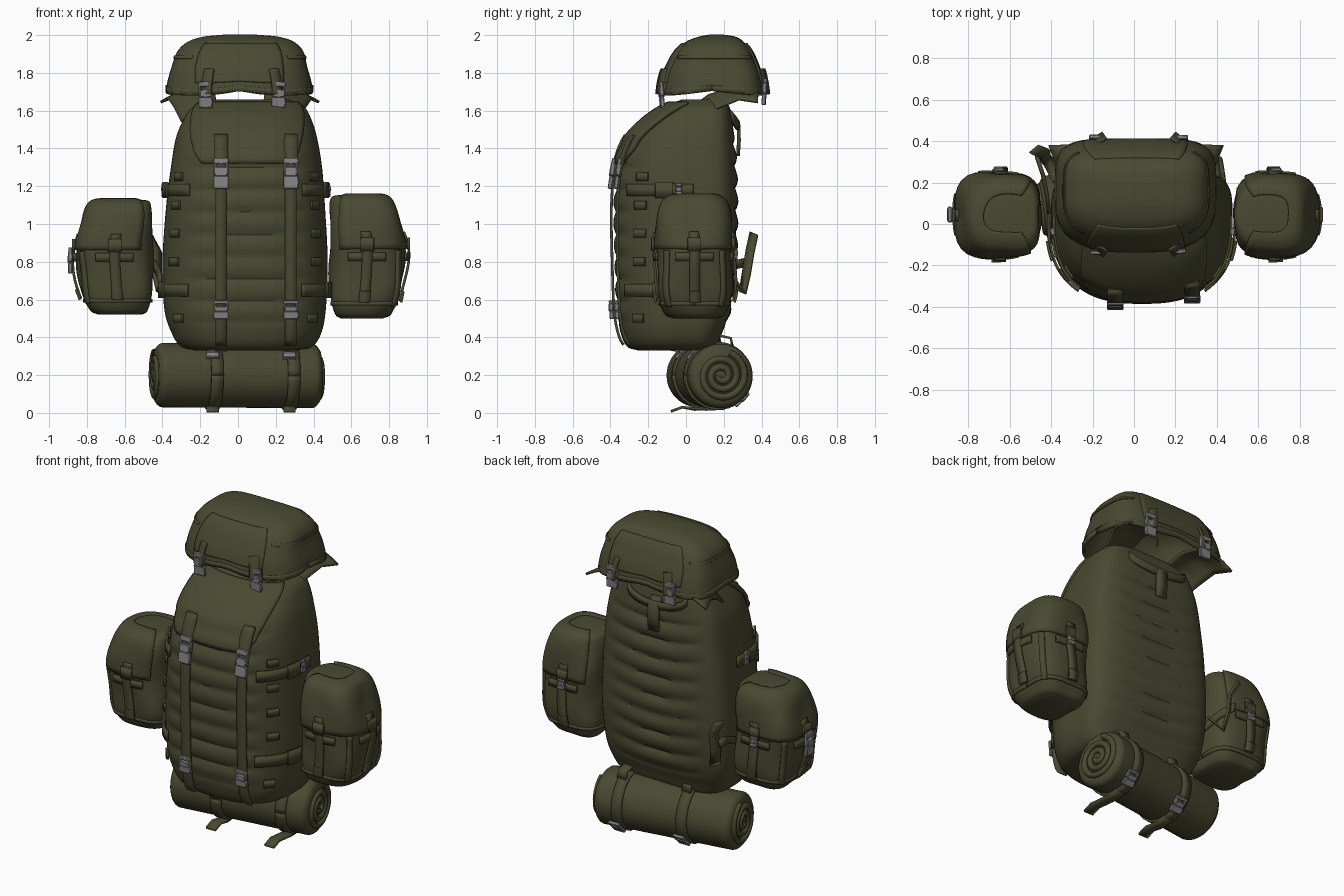
import bpy, bmesh, math
from math import sin, cos, pi, radians
from mathutils import Vector, Matrix

cube = bpy.data.objects.get("Cube")
if cube:
    bpy.data.objects.remove(cube)


def material(name, rgb):
    m = bpy.data.materials.new(name)
    m.use_nodes = True
    m.diffuse_color = (*rgb, 1)
    m.node_tree.nodes["Principled BSDF"].inputs["Base Color"].default_value = (*rgb, 1)
    return m


OLIVE = material("olive canvas", (0.066, 0.068, 0.031))
GREY = material("grey buckle", (0.22, 0.22, 0.225))


def finish(name, bm, mat, thick=0.0, bevel=0.0):
    bmesh.ops.recalc_face_normals(bm, faces=bm.faces)
    me = bpy.data.meshes.new(name)
    bm.to_mesh(me)
    bm.free()
    me.materials.append(mat)
    me.polygons.foreach_set("use_smooth", [True] * len(me.polygons))
    me.set_sharp_from_angle(angle=radians(40))
    ob = bpy.data.objects.new(name, me)
    bpy.context.collection.objects.link(ob)
    if thick:
        mod = ob.modifiers.new("thickness", "SOLIDIFY")
        mod.thickness, mod.offset = thick, 0
    if bevel:
        ob.modifiers.new("bevel", "BEVEL").width = bevel
    return ob


def grid(name, nu, nv, fn, wrap=False, caps="", thick=0.0):
    """Sheet or tube from a point function of u, v in 0..1."""
    bm = bmesh.new()
    cols = nu if wrap else nu + 1
    rows = [[bm.verts.new(fn(i / nu, j / nv)) for i in range(cols)] for j in range(nv + 1)]
    for a, b in zip(rows, rows[1:]):
        for i in range(nu):
            k = (i + 1) % cols
            bm.faces.new((a[i], a[k], b[k], b[i]))
    if "b" in caps:
        bm.faces.new(rows[0])
    if "t" in caps:
        bm.faces.new(rows[-1])
    return finish(name, bm, OLIVE, thick)


def ribbon(name, pts, side, width, thick=0.014):
    pts, side = [Vector(p) for p in pts], Vector(side).normalized()
    return grid(name, 1, len(pts) - 1,
                lambda u, v: pts[round(v * (len(pts) - 1))] + side * width * (u - 0.5), thick=thick)


def buckle(name, loc, a=-90, w=0.075, h=0.12, tilt=0):
    """Side-release clip facing outward at angle a."""
    bm = bmesh.new()
    for sx, sy, sz, x, z in ((1, .022, .42, 0, -.29), (.8, .028, .3, 0, .05), (1, .02, .2, 0, .4),
                             (.16, .024, .4, -.4, .15), (.16, .024, .4, .4, .15)):
        bmesh.ops.create_cube(bm, size=1, matrix=Matrix.Translation((x * w, 0, z * h))
                              @ Matrix.Diagonal((sx * w, sy, sz * h, 1)))
    bm.transform(Matrix.Translation(loc) @ Matrix.Rotation(radians(a + 90), 4, "Z")
                 @ Matrix.Rotation(radians(tilt), 4, "X"))
    return finish(name, bm, GREY, bevel=0.004)


class Form:
    """Soft bag form from rows of z, x0, x1, y0, y1 with squared-off ovals."""

    def __init__(self, rows, nf, nb, ribs=None, mid=0.5, hem=0):
        self.rows, self.nf, self.nb = [Vector(r) for r in rows], nf, nb
        self.ribs, self.mid, self.hem = ribs, mid, hem

    def row(self, v):
        r, last = self.rows, len(self.rows) - 1
        i = min(int(v * last), last - 1)
        t = v * last - i
        p, q = r[i], r[i + 1]
        m0 = (q - r[i - 1]) / 2 if i else q - p
        m1 = (r[i + 2] - p) / 2 if i + 2 <= last else q - p
        return (p * (2*t**3 - 3*t*t + 1) + m0 * (t**3 - 2*t*t + t)
                + q * (3*t*t - 2*t**3) + m1 * (t**3 - t*t))

    def find(self, z):
        lo, hi = 0, 1
        for _ in range(24):
            m = (lo + hi) / 2
            lo, hi = (m, hi) if self.row(m)[0] < z else (lo, m)
        return lo

    def at(self, a, v, off=0):
        z, x0, x1, y0, y1 = self.row(v)
        xc, hx, yc = (x0 + x1) / 2, (x1 - x0) / 2, y0 + self.mid * (y1 - y0)
        c, s = cos(a), sin(a)
        hy, n = (y1 - yc, self.nb) if s > 0 else (yc - y0, self.nf)
        r = (abs(c / hx)**n + abs(s / hy)**n)**(-1 / n)
        if self.ribs:
            r += self.ribs(r * c, s, z)
        z -= self.hem * abs(sin(2 * a)) * max(0, 1 - 4 * v)
        return Vector((xc + (r + off) * c, yc + (r + off) * s, z))

    def build(self, name, nu=80, nv=60, **kw):
        return grid(name, nu, nv, lambda u, v: self.at(2 * pi * u, v), wrap=True, **kw)

    def patch(self, name, mid, half, z0, z1, off, thick=0.02):
        """Raised panel; half gives its half-angle from bottom to top."""
        v0, v1 = self.find(z0), self.find(z1)
        return grid(name, 30, 24, lambda u, v: self.at(
            radians(mid + half(v) * (2 * u - 1)), v0 + v * (v1 - v0), off), thick=thick)

    def strap(self, name, a, z0, z1, width, off=0.012):
        a, v0, v1 = radians(a), self.find(z0), self.find(z1)
        pts = [self.at(a, v0 + (v1 - v0) * k / 20, off) for k in range(21)]
        return ribbon(name, pts, (-sin(a), cos(a), 0), width)

    def belt(self, name, a0, a1, z, width, off=0.012):
        v = self.find(z)
        pts = [self.at(radians(a0 + (a1 - a0) * k / 30), v, off) for k in range(31)]
        return ribbon(name, pts, (0, 0, 1), width)

    def clip(self, name, a, z, off=0.025, **kw):
        return buckle(name, self.at(radians(a), self.find(z), off), a, **kw)


# Main bag with padded ribs across the front and sagging ribs across the back
def quilt(dx, s, z):
    edge = min(1, max(0, (0.34 - abs(dx)) / 0.08)) * min(1, max(0, (z - 0.45) / 0.08))
    amp = (0.024 if s > 0 else 0.016) * edge * min(1, max(0, (1.5 - z) / 0.1))
    if s > 0:
        z -= 0.4 * dx * dx
    return amp * abs(s) * (abs(sin(pi * z / 0.118))**0.8 - 0.7)


body = Form(((.33, -.22, .30, -.25, .10), (.35, -.30, .39, -.31, .16), (.42, -.35, .44, -.345, .19),
             (.55, -.39, .465, -.365, .235), (.8, -.40, .475, -.375, .265), (1.1, -.38, .46, -.38, .27),
             (1.3, -.355, .445, -.36, .265), (1.45, -.33, .42, -.31, .255), (1.55, -.29, .39, -.22, .245),
             (1.62, -.24, .35, -.12, .23), (1.66, -.16, .27, -.02, .2)), 2.6, 4.2, quilt, 0.62)
body.build("main_bag", 112, 150, caps="bt")
body.patch("front_flap", -90, lambda t: 33 + 33 * t + 4 * min(1, t * 8), 1.32, 1.64, .014)

# Long front straps, each with upper and lower clips
for x, side in ((-.09, "right"), (.28, "left")):
    pts = []
    for k in range(41):
        row = body.row(body.find(.36 + 1.11 * k / 40))
        yc, hx = row[3] + .62 * (row[4] - row[3]), (row[2] - row[1]) / 2
        dx = abs(x - (row[1] + row[2]) / 2) / hx
        pts.append((x, yc - (yc - row[3]) * (1 - dx**2.6)**(1 / 2.6) - .022, row[0]))
    ribbon(side + "_front_strap", pts, (1, 0, 0), .06)
    ribbon(side + "_strap_tab", [(p[0], p[1] - .01, p[2]) for p in pts[32:]], (1, 0, 0), .075, .02)
    for k, h, tag in ((33, .165, "upper"), (7, .1, "lower")):
        p = pts[k]
        buckle(f"{side}_{tag}_clip", (x, p[1] - .015, p[2] - .008), -90, .08, h, -8 if k > 20 else 4)
    ribbon(side + "_roll_link", [(x, -.22, .36), (x, -.12, .345), (x, -.05, .33)], (1, 0, 0), .06)

# Side compression belts and side webbing
for side, f in (("left", lambda a: a), ("right", lambda a: 180 - a)):
    for z, tag in ((1.18, "upper"), (.65, "lower")):
        body.belt(f"{side}_{tag}_belt", f(-48), f(2), z, .065, .014)
        body.belt(f"{side}_{tag}_belt_loop", f(-24), f(-12), z, .085, .024)
    body.clip(side + "_belt_clip", f(-8), 1.18, .022, w=.035, h=.075)
    for k in range(6):
        body.belt(f"{side}_webbing_{k}", f(-40), f(-31), .5 + .15 * k, .045, .009)

# Hollow hood with raised panels, tabs and clips
hood = Form(((1.705, -.375, .39, -.13, .405), (1.76, -.365, .38, -.12, .395), (1.83, -.345, .36, -.095, .375),
             (1.91, -.315, .34, -.05, .34), (1.96, -.26, .29, .005, .30), (1.985, -.18, .21, .07, .26),
             (1.995, -.08, .1, .12, .2)), 2.9, 5, hem=.025)
hood.build("hood", 80, 36, caps="t", thick=.014)
hood.belt("hood_hem", 0, 360, 1.72, .03, .004)
for mid, tag in ((-90, "front"), (90, "back")):
    hood.patch(f"hood_{tag}_panel", mid, lambda t: 44 + 8 * t, 1.755, 1.95, .006, .022)
    for sx, side in ((-.17, "right"), (.22, "left")):
        a = math.degrees(math.atan2(.27 if mid > 0 else -.27, sx - .01))
        hood.strap(f"hood_{tag}_{side}_tab", a, 1.71, 1.82, .075, .02)
        p = hood.at(radians(a), 0, .015)
        buckle(f"hood_{tag}_{side}_clip", (p.x, p.y, 1.685 if mid < 0 else 1.7), mid, .075, .14, 4)
for mid, side in ((0, "left"), (180, "right")):
    hood.patch(f"hood_{side}_piping", mid, lambda t: 36, 1.875, 1.89, .009, .008)

# Flared collar wings between the bag and the hood
inner = ((.12, .04, 1.62), (.13, .12, 1.68), (.14, .25, 1.715), (.16, .39, 1.70))
outer = ((.31, .06, 1.54), (.345, .16, 1.61), (.38, .28, 1.66), (.42, .38, 1.645))
for s, side in ((1, "left"), (-1, "right")):
    def wing(u, v, s=s):
        i = min(int(v * 3), 2)
        t = v * 3 - i
        p = Vector(inner[i]).lerp(inner[i + 1], t)
        q = Vector(outer[i]).lerp(outer[i + 1], t)
        w = p.lerp(q, u) + Vector((0, 0, .03 * sin(pi * u)))
        return (.01 + s * w.x, w.y, w.z)
    grid(side + "_collar_wing", 8, 12, wing, thick=.014)

# Carry handle, yoke strap and loose harness strap at the back
ribbon("carry_handle", [(.03 + .2 * cos(pi * k / 12), .235 + .04 * sin(pi * k / 12),
                         1.58 - .06 * sin(pi * k / 12)) for k in range(13)], (0, .1, 1), .045, .018)
ribbon("yoke_strap", [(.03, .24, 1.56), (.03, .28, 1.52), (.03, .28, 1.44), (.03, .275, 1.36)], (1, 0, 0), .07, .02)
ribbon("loose_harness_strap", [(-.37, .22, .74), (-.41, .30, .64), (-.43, .32, .74), (-.43, .34, .86),
                               (-.48, .36, .95)], (.6, .5, -.2), .06)
ribbon("harness_cord", [(-.41, .05, .70), (-.42, .14, .74), (-.44, .24, .78), (-.47, .33, .8)], (0, .2, 1), .05, .018)


# Side pouches: bag, lid, straps and clips
def pouch(name, s, xi, xo, z0, z1):
    def rows(spec):
        return [(z0 + t * (z1 - z0), *sorted((s * (xi + i), s * (xo - o))), y0, y1) for t, i, o, y0, y1 in spec]
    bag = Form(rows(((0, .06, .12, -.06, .17), (.04, .025, .07, -.11, .21), (.2, 0, .025, -.145, .24),
                     (.55, 0, 0, -.15, .24), (.8, 0, .035, -.145, .225), (.93, .005, .065, -.125, .205),
                     (.985, .02, .1, -.08, .17), (1, .07, .16, -.02, .12))), 3.4, 3.4,
               lambda dx, q, z: .008 * sin(16 * z + 5 * dx) * sin(9 * dx + 4 * q))
    bag.build(name + "_bag", 64, 48, caps="bt")
    h = z1 - z0
    out = 0 if s > 0 else 180
    lid_low = z0 + .56 * h
    bag.patch(name + "_lid", out, lambda t: 128, lid_low, z1 - .002, .004, .018)
    bag.belt(name + "_base_seam", 0, 360, z0 + .12 * h, .02, .001)
    for a, tag in ((-90, "front"), (90, "back"), (out, "outer")):
        bag.strap(f"{name}_{tag}_strap", a, z0 + .14 * h, z0 + .7 * h, .055, .016)
        bag.belt(f"{name}_{tag}_band", a - 26, a + 26, z0 + .5 * h, .045, .012)
        bag.belt(f"{name}_{tag}_keeper", a - 9, a + 9, z0 + .6 * h, .07, .022)
        bag.strap(f"{name}_{tag}_strap_end", a, z0 + .13 * h, z0 + .22 * h, .06, .024)
    if s < 0:
        bag.clip(name + "_outer_clip", out, z0 + .47 * h, .03, h=.14)
    bag.clip(name + "_back_clip", 90, z0 + .52 * h, .026, w=.05, h=.06)
    for k in (-1, 1):
        bag.strap(f"{name}_gusset_{k}", out + k * 42, z0 + .1 * h, z0 + .55 * h, .035, .003)


pouch("left_pouch", 1, .487, .882, .5, 1.155)
pouch("right_pouch", -1, .452, .855, .52, 1.13)

# Rolled mat under the bag, with spiral ends
A, B = Vector((-.437, .06, .2)), Vector((.428, .19, .195))
axis = (B - A).normalized()
E1 = axis.cross((0, 0, 1)).normalized()
E2 = axis.cross(E1)


def around(t, ang, r):
    return A.lerp(B, t) + E1 * r * cos(ang) + E2 * r * sin(ang)


def mat_point(u, v):
    end = min(v, 1 - v)
    r = .17 - .03 * max(0, 1 - end / .04)**2
    r -= .008 * sum(math.exp(-((v - c) / .03)**2) for c in (.35, .82))
    return around(v, 2 * pi * u, r)


grid("rolled_mat", 48, 75, mat_point, wrap=True, caps="bt")
for t, side in ((0, "right"), (1, "left")):
    cu = bpy.data.curves.new(side + "_mat_spiral", "CURVE")
    cu.dimensions, cu.bevel_depth, cu.bevel_resolution = "3D", .018, 2
    sp = cu.splines.new("POLY")
    sp.points.add(89)
    for k, p in enumerate(sp.points):
        p.co = (*around(t, 2 * pi * 2.7 * k / 89, .015 + .115 * k / 89), 1)
    cu.materials.append(OLIVE)
    bpy.context.collection.objects.link(bpy.data.objects.new(side + "_mat_spiral", cu))

# Mat straps with clips and hanging ends
for t, side in ((.35, "right"), (.82, "left")):
    ribbon(side + "_mat_strap", [around(t, 2 * pi * k / 40, .173) for k in range(41)], axis, .065)
    c = A.lerp(B, t)
    ribbon(side + "_mat_strap_end", [c + Vector((0, .04, -.172)), (c.x, c.y - .06, .018), (c.x, -.02, .03),
                                     (c.x, -.08, .008)], (1, 0, 0), .065)
    buckle(side + "_mat_front_clip", c + Vector((0, -.13, .12)), -90, .07, .08, -45)
    buckle(side + "_mat_back_clip", c + Vector((0, .13, -.125)), 90, .075, .1, 45)
    ribbon(side + "_mat_hanger", [c + Vector((0, .08, .155)), c + Vector((0, .07, .2)), (c.x, .13, .42)],
           (1, 0, 0), .06)
